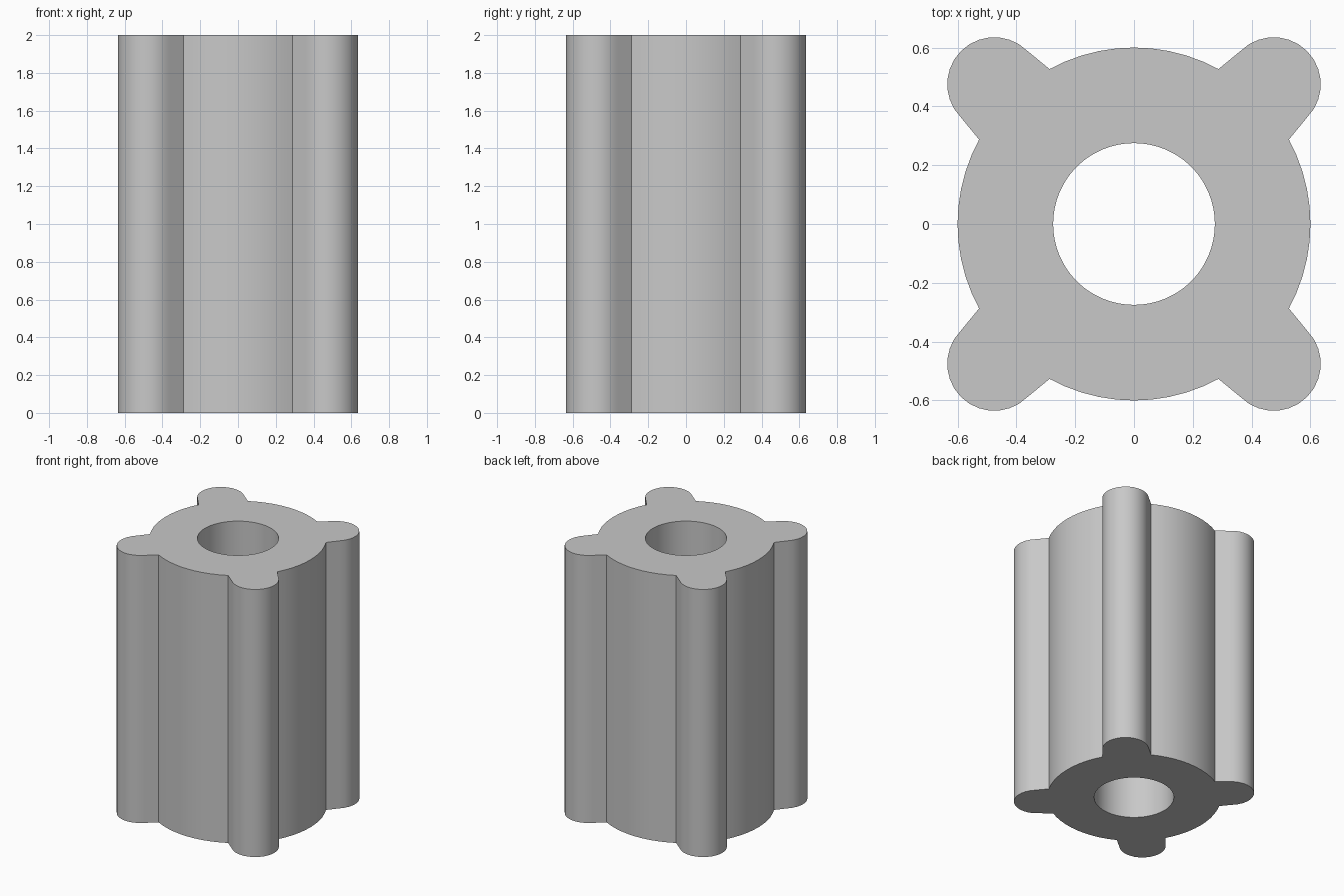
import bpy
import bmesh
from math import cos, sin, pi, radians
from mathutils import Vector, Matrix

cube = bpy.data.objects.get("Cube")
if cube:
    bpy.data.objects.remove(cube)

HEIGHT = 2.0
BODY_R, HOLE_R = 0.60, 0.275
LOBE_R, LOBE_DIST = 0.16, 0.672
NOTCH = radians(28.6)          # half angle of each body arc
ARC_STEPS, LOBE_STEPS = 10, 14

# Plain grey material
grey = bpy.data.materials.new("light grey")
grey.use_nodes = True
color = (0.58, 0.58, 0.58, 1.0)
grey.diffuse_color = color
grey.node_tree.nodes["Principled BSDF"].inputs["Base Color"].default_value = color


def quarter_outline():
    """Body arc centred on +x, followed by the rounded corner lobe."""
    pts = []
    for i in range(ARC_STEPS + 1):
        a = NOTCH * (2 * i / ARC_STEPS - 1)
        pts.append(Vector((BODY_R * cos(a), BODY_R * sin(a), 0)))
    centre = Vector((cos(pi / 4), sin(pi / 4), 0)) * LOBE_DIST
    for i in range(LOBE_STEPS + 1):
        a = pi / 4 + pi * (i / LOBE_STEPS - 0.5)
        pts.append(centre + LOBE_R * Vector((cos(a), sin(a), 0)))
    return pts


# Full outline, with a matching round bore inside it
outer = []
for k in range(4):
    turn = Matrix.Rotation(k * pi / 2, 3, "Z")
    outer += [turn @ p for p in quarter_outline()]
inner = [p.normalized() * HOLE_R for p in outer]

bm = bmesh.new()
lift = Vector((0, 0, HEIGHT))
loops = [[bm.verts.new(p + up) for p in ring]
         for ring, up in ((outer, Vector()), (outer, lift), (inner, lift), (inner, Vector()))]

# Outer wall, top cap, bore wall and bottom cap
count = len(outer)
for j in range(4):
    a, b = loops[j], loops[(j + 1) % 4]
    for i in range(count):
        n = (i + 1) % count
        bm.faces.new((a[i], a[n], b[n], b[i]))
bmesh.ops.recalc_face_normals(bm, faces=bm.faces)

mesh = bpy.data.meshes.new("lobed_sleeve")
bm.to_mesh(mesh)
bm.free()
mesh.materials.append(grey)
sleeve = bpy.data.objects.new("lobed_sleeve", mesh)
bpy.context.collection.objects.link(sleeve)

# Smooth curved walls, crisp rims and notches
bpy.ops.object.select_all(action="DESELECT")
sleeve.select_set(True)
bpy.context.view_layer.objects.active = sleeve
bpy.ops.object.shade_smooth_by_angle(angle=radians(30))
